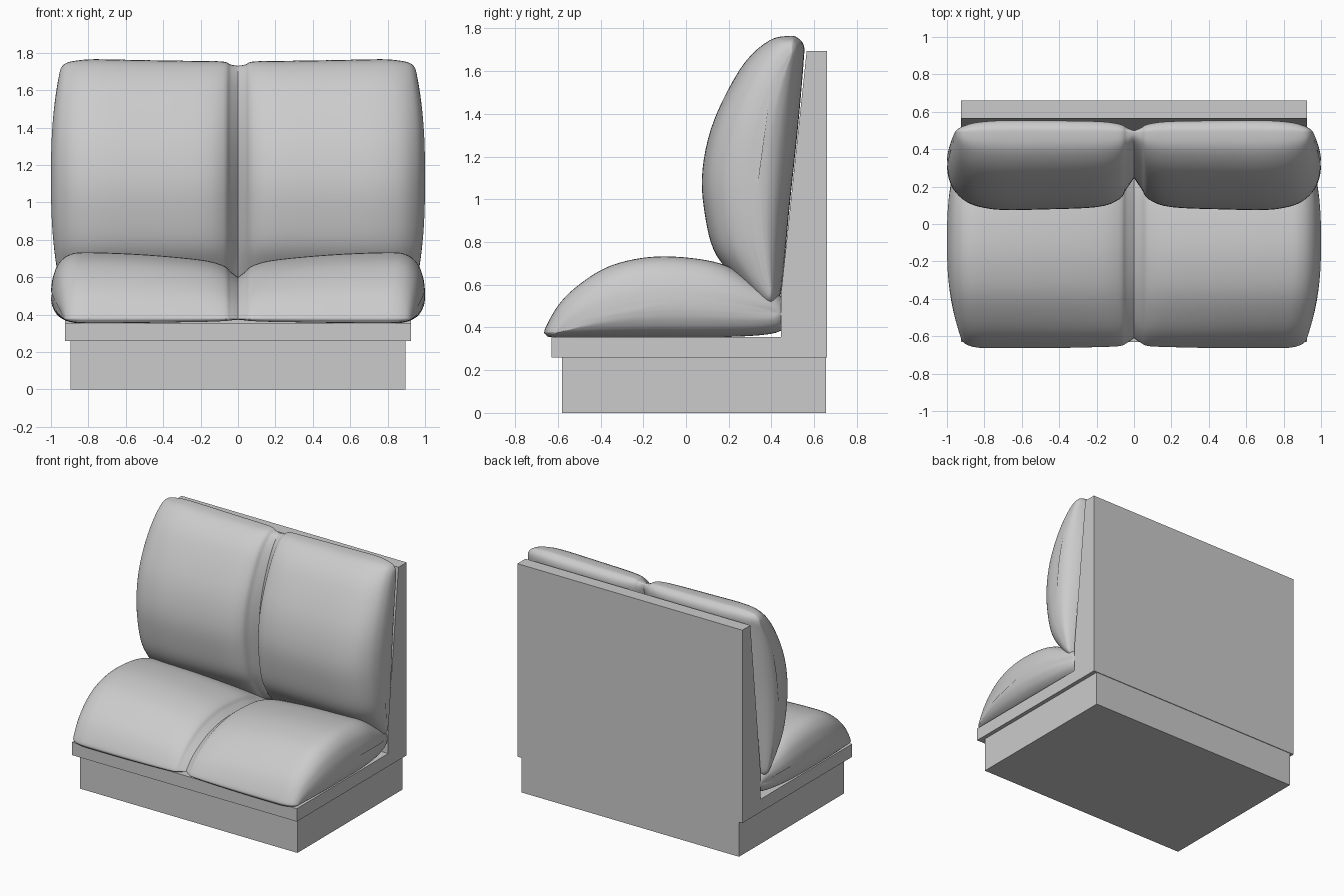
import bpy, bmesh, math

if "Cube" in bpy.data.objects:
    bpy.data.objects.remove(bpy.data.objects["Cube"])


def finish(bm, name, smooth=False):
    bmesh.ops.recalc_face_normals(bm, faces=bm.faces)
    me = bpy.data.meshes.new(name)
    bm.to_mesh(me)
    bm.free()
    ob = bpy.data.objects.new(name, me)
    bpy.context.collection.objects.link(ob)
    if smooth:
        bpy.ops.object.select_all(action='DESELECT')
        bpy.context.view_layer.objects.active = ob
        ob.select_set(True)
        bpy.ops.object.shade_smooth_by_angle(angle=math.radians(45))
    return ob


def extrude_profile(name, pts, half):
    """Extrude a (y, z) outline across the width."""
    bm = bmesh.new()
    face = bm.faces.new([bm.verts.new((-half, y, z)) for y, z in pts])
    res = bmesh.ops.extrude_face_region(bm, geom=[face])
    new = [v for v in res['geom'] if isinstance(v, bmesh.types.BMVert)]
    bmesh.ops.translate(bm, verts=new, vec=(2 * half, 0, 0))
    return finish(bm, name)


def spline(pts, steps, closed):
    """Catmull-Rom interpolation of tuples."""
    n, out = len(pts), []
    for i in range(n if closed else n - 1):
        idx = [i - 1, i, i + 1, i + 2]
        idx = [k % n if closed else min(max(k, 0), n - 1) for k in idx]
        for s in range(steps):
            t = s / steps
            out.append(tuple(
                0.5 * (2 * b + (c - a) * t + (2 * a - 5 * b + 4 * c - d) * t * t
                       + (3 * b - a - 3 * c + d) * t ** 3)
                for a, b, c, d in zip(*[pts[k] for k in idx])))
    return out if closed else out + [pts[-1]]


def cushion(name, profile, stations, centre, half, middle, taper, upright):
    """Loft a (length, thickness) profile through (x, thickness scale, length scale)."""
    ring = spline(profile, 4, True)
    right = spline(stations, 5, False)
    rows = [(-x, a, b) for x, a, b in reversed(right[1:])] + right
    bm = bmesh.new()
    loops = []
    for x, thick, long in rows:
        loop = []
        for l, h in ring:
            t = (l - centre) / half
            m = middle(t)
            l2 = centre + (l - centre) * long
            h2 = m + (h - m) * thick
            x2 = x * (1 - taper * abs(t) ** 2.5)
            loop.append(bm.verts.new((x2, h2, l2) if upright else (x2, l2, h2)))
        loops.append(loop)
    n = len(ring)
    for A, B in zip(loops, loops[1:]):
        for i in range(n):
            j = (i + 1) % n
            bm.faces.new((A[i], A[j], B[j], B[i]))
    # close both ends
    for loop in (loops[0], loops[-1]):
        bm.faces.new(loop)
    return finish(bm, name, True)


# plinth and L-shaped frame
extrude_profile("plinth", [(-0.58, 0), (0.655, 0), (0.655, 0.26), (-0.58, 0.26)], 0.895)
extrude_profile("frame", [(-0.63, 0.26), (0.66, 0.26), (0.66, 1.695), (0.565, 1.695),
                          (0.444, 0.55), (0.444, 0.356), (-0.63, 0.356)], 0.925)

# seat cushion: profile as (y, z)
seat_profile = [(-0.655, 0.365), (-0.657, 0.40), (-0.59, 0.515), (-0.495, 0.605),
                (-0.375, 0.68), (-0.24, 0.72), (-0.10, 0.733), (0.065, 0.72),
                (0.187, 0.69), (0.31, 0.625), (0.44, 0.55), (0.48, 0.48),
                (0.475, 0.425), (0.42, 0.375), (0.2, 0.356), (-0.25, 0.354),
                (-0.6, 0.354)]
seat_stations = [(0, 0.43, 0.905), (0.04, 0.56, 0.95), (0.08, 0.70, 0.98),
                 (0.2, 0.83, 0.99), (0.5, 0.95, 1.0), (0.8, 1.0, 1.0),
                 (0.9, 0.95, 0.995), (0.96, 0.74, 0.97), (0.99, 0.42, 0.93),
                 (1.0, 0.12, 0.88)]
cushion("seat_cushion", seat_profile, seat_stations, -0.09, 0.57,
        lambda t: 0.5 - (0.12 if t < 0 else 0.03) * t * t, 0.07, False)

# backrest cushion: profile as (z, y)
back_profile = [(1.765, 0.486), (1.745, 0.39), (1.643, 0.276), (1.455, 0.168),
                (1.28, 0.103), (1.09, 0.075), (0.904, 0.093), (0.763, 0.13),
                (0.66, 0.20), (0.56, 0.29), (0.50, 0.37), (0.51, 0.425),
                (0.60, 0.45), (0.95, 0.483), (1.35, 0.525), (1.64, 0.55),
                (1.72, 0.552), (1.755, 0.525)]
back_stations = [(0, 0.33, 0.945), (0.04, 0.56, 0.955), (0.08, 0.78, 0.98),
                 (0.2, 0.94, 0.985), (0.5, 0.99, 0.992), (0.7, 1.0, 0.998),
                 (0.82, 0.94, 1.0), (0.9, 0.82, 0.99), (0.96, 0.6, 0.97),
                 (0.99, 0.35, 0.93), (1.0, 0.12, 0.88)]
cushion("backrest_cushion", back_profile, back_stations, 1.13, 0.635,
        lambda t: 0.33 + (0.16 if t > 0 else 0.06) * t * t, 0.045, True)
